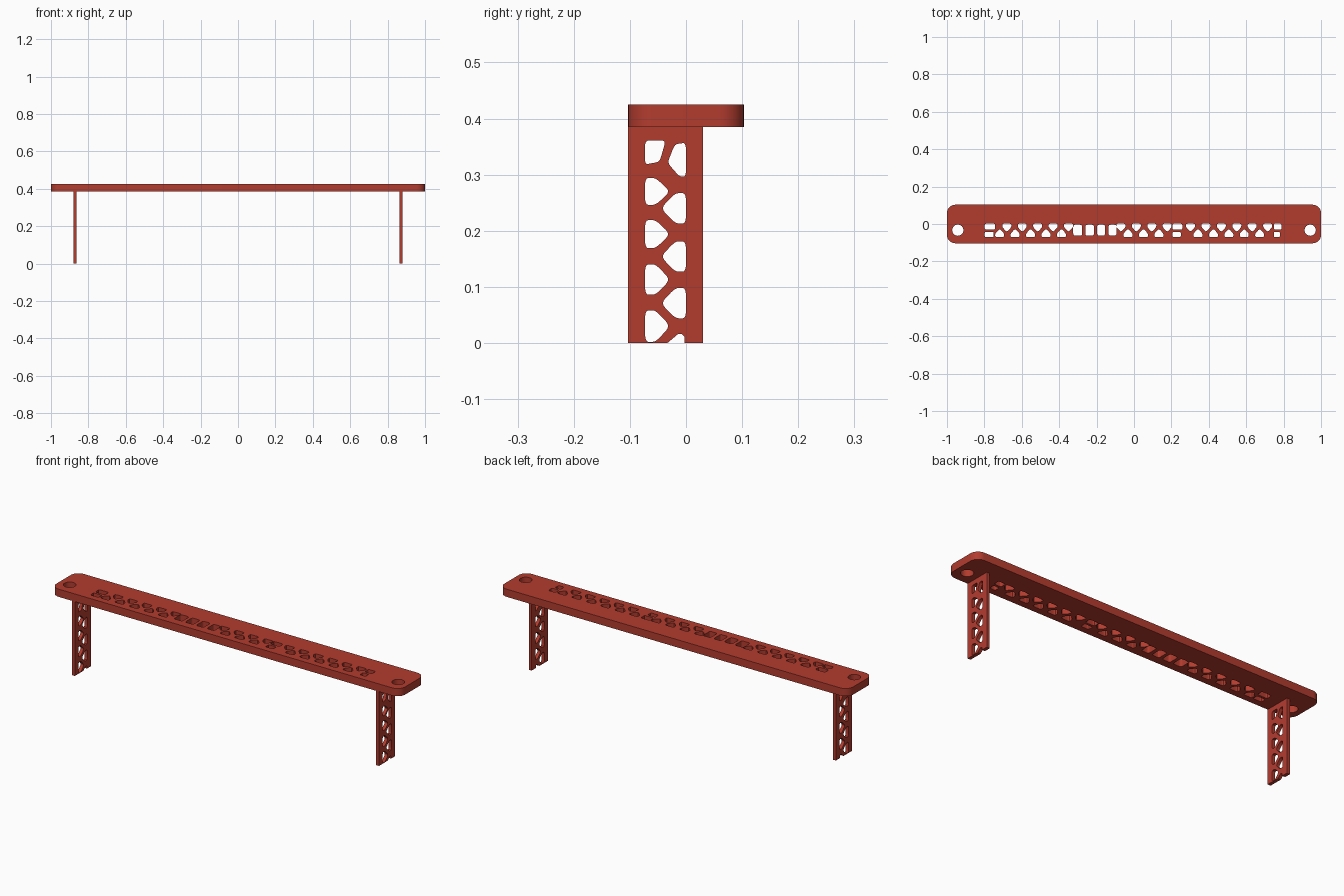
import bpy, bmesh, math
from mathutils import Matrix

if "Cube" in bpy.data.objects:
    bpy.data.objects.remove(bpy.data.objects["Cube"])

red = bpy.data.materials.new("brick_red")
red.diffuse_color = (0.45, 0.045, 0.028, 1)
red.use_nodes = True
red.node_tree.nodes["Principled BSDF"].inputs["Base Color"].default_value = red.diffuse_color


def rounded(pts, f=0.3, n=4):
    """Round each corner of a polygon, using a share f of its edges."""
    out = []
    for i, (bx, by) in enumerate(pts):
        ax, ay = pts[i - 1]
        cx, cy = pts[(i + 1) % len(pts)]
        for k in range(n + 1):
            t = k / n
            u, v = f * (1 - t) ** 2, f * t ** 2
            out.append((bx + (ax - bx) * u + (cx - bx) * v,
                        by + (ay - by) * u + (cy - by) * v))
    return out


def arc(cx, cy, r, a0, a1, n):
    return [(cx + r * math.cos(math.radians(a0 + (a1 - a0) * k / n)),
             cy + r * math.sin(math.radians(a0 + (a1 - a0) * k / n))) for k in range(n + 1)]


def tooth(c, base, d, w=0.024):
    """Five-sided hole: flat side at base, point towards d (+1 or -1)."""
    return rounded([(c - w, base), (c + w, base), (c + w, base + d * 0.019),
                    (c, base + d * 0.045), (c - w, base + d * 0.019)])


def box(x0, x1, y0, y1):
    return rounded([(x0, y0), (x1, y0), (x1, y1), (x0, y1)], 0.22)


def plate(name, loops, thick, matrix):
    """Flat plate from an outline and its holes, baked to a mesh."""
    cu = bpy.data.curves.new(name, 'CURVE')
    cu.dimensions, cu.fill_mode, cu.extrude = '2D', 'BOTH', thick / 2
    for loop in loops:
        sp = cu.splines.new('POLY')
        sp.points.add(len(loop) - 1)
        for p, (x, y) in zip(sp.points, loop):
            p.co = (x, y, 0, 1)
        sp.use_cyclic_u = True
    ob = bpy.data.objects.new(name, cu)
    bpy.context.collection.objects.link(ob)
    bpy.ops.object.select_all(action='DESELECT')
    ob.select_set(True)
    bpy.context.view_layer.objects.active = ob
    bpy.ops.object.convert(target='MESH')
    ob = bpy.context.object
    bm = bmesh.new()
    bm.from_mesh(ob.data)
    bmesh.ops.remove_doubles(bm, verts=bm.verts, dist=1e-5)
    bmesh.ops.recalc_face_normals(bm, faces=bm.faces)
    bm.transform(matrix)
    bm.to_mesh(ob.data)
    bm.free()
    ob.data.materials.clear()
    ob.data.materials.append(red)
    bpy.ops.object.shade_smooth_by_angle(angle=math.radians(30))
    return ob


# Shelf top outline with rounded corners
X, Y, R, P = 1.0, 0.103, 0.045, 0.0825
shelf = []
for cx, cy, a in ((X - R, Y - R, 0), (R - X, Y - R, 90), (R - X, R - Y, 180), (X - R, R - Y, 270)):
    shelf += arc(cx, cy, R, a, a + 90, 10)
loops = [shelf]

# Screw holes
for s in (-1, 1):
    loops.append(arc(s * 0.942, -0.033, 0.03, 0, 348.75, 31))

# Zigzag rows of cable holes: first centre and count, back row then front row
for x0, n in ((-0.68, 5), (-0.07, 4), (0.302, 6)):
    loops += [tooth(x0 + P * i, 0.002, -1) for i in range(n)]
for x0, n in ((-0.718, 5), (-0.032, 3), (0.342, 5)):
    loops += [tooth(x0 + P * i, -0.07, 1) for i in range(n)]

# Squarer holes at the ends of each run
for x0, x1 in ((-0.798, -0.742), (0.206, 0.258), (0.748, 0.788)):
    loops.append(box(x0, x1, -0.03, 0.002))
    loops.append(box(x0, x1 - 0.008, -0.07, -0.042))
# Tall holes in the middle
for c, w in ((-0.301, 0.024), (-0.237, 0.023), (-0.176, 0.021), (-0.115, 0.021)):
    loops.append(box(c - w, c + w, -0.062, -0.004))

plate("shelf_top", loops, 0.04, Matrix.Translation((0, 0, 0.405)))

# Leg profile in (z, y), swapped to (y, z) below; notch at the foot
leg = [(0, -0.103), (0.388, -0.103), (0.388, 0.03), (0, 0.03),
       (0, -0.003), (0.011, -0.003), (0.016, -0.008), (0.016, -0.014), (0, -0.033)]
holes = [leg]
for z, w in ((0.27, 0.024), (0.194, 0.025), (0.113, 0.027), (0.03, 0.028)):
    holes.append(tooth(z, -0.073, 1, w))
for z in (0.24, 0.154, 0.071):
    holes.append(tooth(z, 0.0, -1, 0.027))
# Two irregular holes under the shelf
holes.append(rounded([(0.318, -0.073), (0.361, -0.073), (0.361, -0.036), (0.323, -0.047)], 0.22))
holes.append(rounded([(0.297, 0.0), (0.357, 0.0), (0.354, -0.02), (0.321, -0.033), (0.297, -0.012)], 0.25))
holes = [[(y, z) for z, y in h] for h in holes]

turn = Matrix(((0, 0, 1, 0), (1, 0, 0, 0), (0, 1, 0, 0), (0, 0, 0, 1)))
for s, side in ((-1, "left"), (1, "right")):
    plate(side + "_leg", holes, 0.017, Matrix.Translation((s * 0.872, 0, 0)) @ turn)
